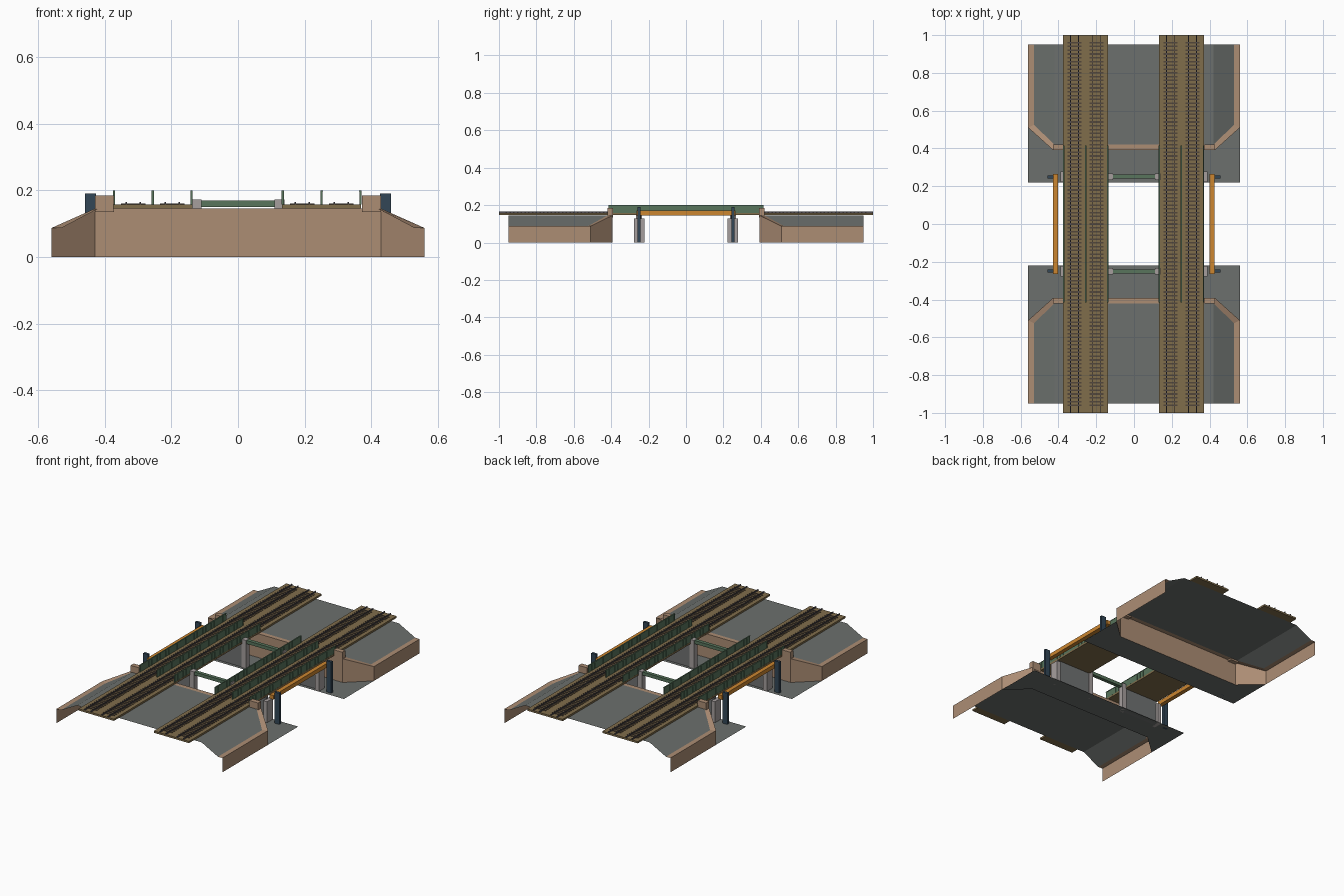
import bpy, bmesh

if "Cube" in bpy.data.objects:
    bpy.data.objects.remove(bpy.data.objects["Cube"])

def mat(name, r, g, b):
    m = bpy.data.materials.new(name)
    lin = lambda c: (c / 255 / 12.92) if c < 10 else ((c / 255 + 0.055) / 1.055) ** 2.4
    m.diffuse_color = (lin(r), lin(g), lin(b), 1)
    m.use_nodes = True
    m.node_tree.nodes["Principled BSDF"].inputs["Base Color"].default_value = m.diffuse_color
    return m

STONE = mat("tan_stone", 172, 141, 116)
EARTH = mat("grey_earth", 108, 112, 109)
DECK = mat("brown_deck", 128, 109, 75)
GREEN = mat("girder_green", 88, 117, 92)
ORANGE = mat("orange_beam", 204, 134, 48)
BLUE = mat("dark_blue", 50, 70, 86)
CONCRETE = mat("pale_concrete", 166, 159, 158)
PIER = mat("pier_grey", 112, 114, 114)
SLEEPER = mat("sleeper_brown", 82, 70, 58)
RAIL = mat("rail_grey", 84, 80, 86)

def finish(name, bm, material):
    me = bpy.data.meshes.new(name)
    bm.to_mesh(me)
    bm.free()
    me.materials.append(material)
    ob = bpy.data.objects.new(name, me)
    bpy.context.collection.objects.link(ob)
    return ob

def boxes(name, material, spans):
    """Each span is x0, x1, y0, y1, z0, z1."""
    bm = bmesh.new()
    for x0, x1, y0, y1, z0, z1 in spans:
        vs = bmesh.ops.create_cube(bm, size=1)["verts"]
        for v in vs:
            v.co = ((x0 + x1) / 2 + v.co.x * (x1 - x0),
                    (y0 + y1) / 2 + v.co.y * (y1 - y0),
                    (z0 + z1) / 2 + v.co.z * (z1 - z0))
    return finish(name, bm, material)

def sheet(name, material, faces, s):
    """Open surface; s = -1 mirrors it to the front bank."""
    bm = bmesh.new()
    for f in faces:
        pts = [(x, y * s, z) for x, y, z in f]
        bm.faces.new([bm.verts.new(p) for p in (pts if s > 0 else pts[::-1])])
    bmesh.ops.remove_doubles(bm, verts=bm.verts, dist=1e-5)
    return finish(name, bm, material)

TOP, LOW = 0.145, 0.087

# Retaining wall path: outer and inner edge of the coping, +x half then mirrored
outer = [(0.56, 0.95, LOW), (0.56, 0.51, LOW), (0.43, 0.393, TOP)]
inner = [(0.53, 0.95, LOW), (0.53, 0.525, LOW), (0.42, 0.42, TOP)]
outer += [(-x, y, z) for x, y, z in reversed(outer)]
inner += [(-x, y, z) for x, y, z in reversed(inner)]
drop = lambda p: (p[0], p[1], 0)

for s, side in ((1, "back"), (-1, "front")):
    # Abutment and wing walls with coping
    walls = []
    for a, b, c, d in zip(outer, outer[1:], inner, inner[1:]):
        walls += [(a, b, drop(b), drop(a)), (c, d, b, a)]
    sheet(side + "_abutment_wall", STONE, walls, s)

    # Embankment: flat top and two side slopes
    bank = [(inner[2], (0.42, 0.95, TOP), (-0.42, 0.95, TOP), inner[3]),
            (inner[0], (0.42, 0.95, TOP), inner[2], inner[1]),
            (inner[4], inner[3], (-0.42, 0.95, TOP), inner[5])]
    sheet(side + "_embankment", EARTH, bank, s)

    # Road surface under the bridge, following the wall line
    road = [((-0.43, 0.22, 0), (0.43, 0.22, 0), (0.43, 0.393, 0), (-0.43, 0.393, 0)),
            ((0.43, 0.22, 0), (0.56, 0.22, 0), (0.56, 0.51, 0), (0.43, 0.393, 0)),
            ((-0.56, 0.22, 0), (-0.43, 0.22, 0), (-0.43, 0.393, 0), (-0.56, 0.51, 0))]
    sheet(side + "_ground", EARTH, road, s)

    def rows(*spans):
        return [(x0, x1, *sorted((y0 * s, y1 * s)), z0, z1)
                for x0, x1, y0, y1, z0, z1 in spans]

    def pair(*spans):
        return rows(*spans) + rows(*[(-x1, -x0, *r) for x0, x1, *r in spans])

    # Parapet blocks beside the decks
    boxes(side + "_parapets", STONE, pair((0.373, 0.43, 0.391, 0.42, TOP - 0.01, 0.185)))
    # Piers: wall under each deck, with end posts
    boxes(side + "_pier_walls", PIER, pair((0.135, 0.37, 0.24, 0.26, 0, 0.147)))
    boxes(side + "_pier_posts", CONCRETE, pair((0.11, 0.14, 0.234, 0.267, 0, 0.172),
                                               (0.365, 0.39, 0.222, 0.278, 0, 0.128)))
    # Green cross beam between the decks
    boxes(side + "_cross_beam", GREEN, rows((-0.11, 0.11, 0.24, 0.262, 0.15, 0.17)))
    # Outer steel columns
    boxes(side + "_steel_columns", BLUE, pair((0.427, 0.459, 0.242, 0.258, 0, 0.19)))

# Orange height-warning beams along both sides
boxes("side_beams", ORANGE, [(-0.429, -0.403, -0.265, 0.265, 0.145, 0.17),
                             (0.399, 0.425, -0.265, 0.265, 0.145, 0.17)])

for cx, side in ((-0.256, "left"), (0.251, "right")):
    # Deck slab
    boxes(side + "_deck", DECK, [(cx - 0.119, cx + 0.119, -1, 1, 0.146, 0.157)])
    # Plate girders with vertical stiffeners
    girder = []
    for dx in (-0.1165, 0, 0.1165):
        x = cx + dx
        girder.append((x - 0.0015, x + 0.0015, -0.415, 0.415, 0.15, 0.199))
        girder.append((x - 0.0035, x + 0.0035, -0.415, 0.415, 0.197, 0.2))
        for i in range(31):
            y = -0.411 + i * 0.822 / 30
            girder.append((x - 0.0033, x + 0.0033, y - 0.002, y + 0.002, 0.157, 0.197))
    boxes(side + "_girders", GREEN, girder)
    # Two tracks per deck
    sleepers, rails = [], []
    for tx in (cx - 0.0585, cx + 0.0585):
        for i in range(97):
            y = -0.96 + i * 0.02
            sleepers.append((tx - 0.037, tx + 0.037, y - 0.004, y + 0.004, 0.156, 0.160))
        for g in (-0.021, 0.021):
            rails.append((tx + g - 0.002, tx + g + 0.002, -1, 1, 0.157, 0.165))
    boxes(side + "_sleepers", SLEEPER, sleepers)
    boxes(side + "_rails", RAIL, rails)
